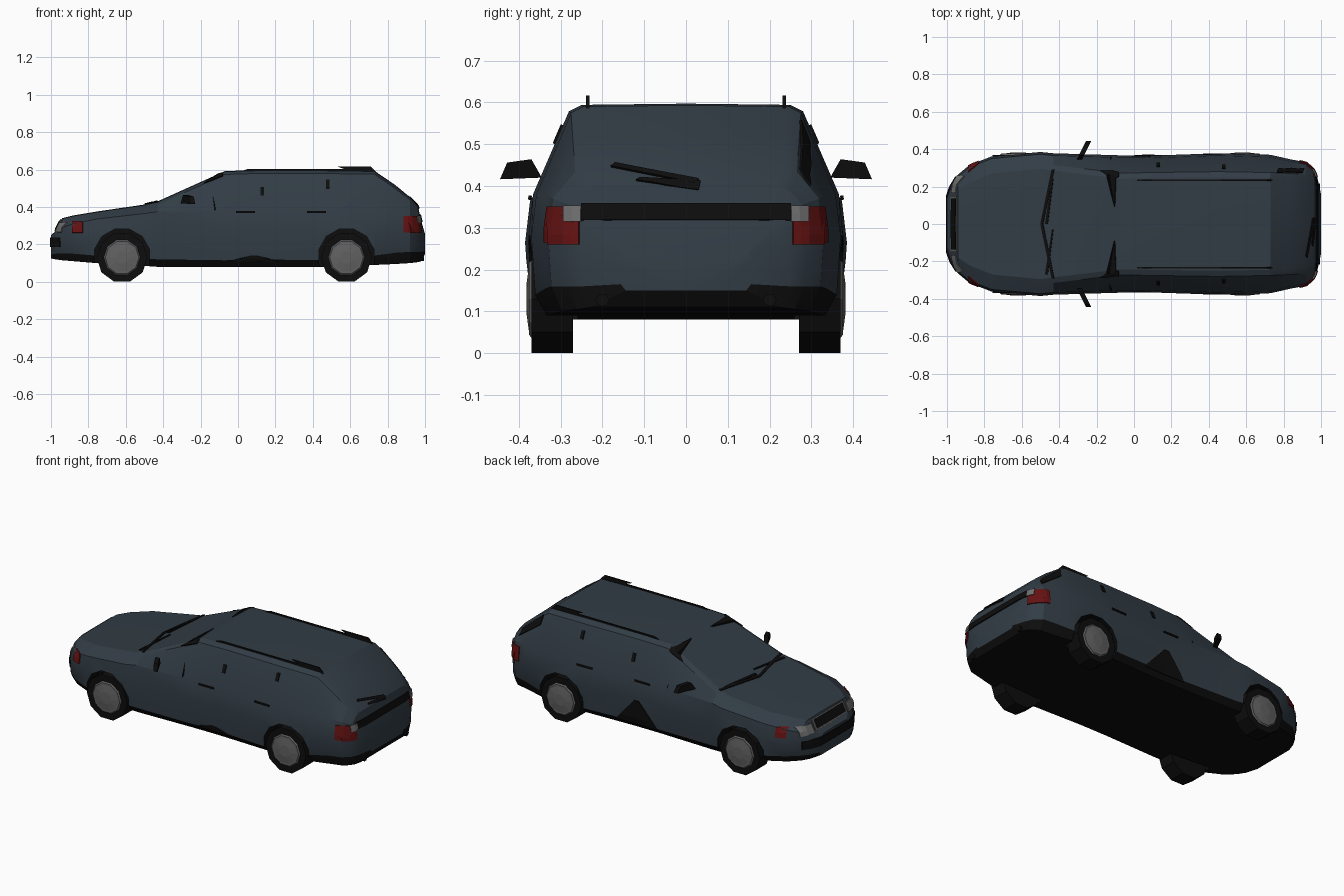
import bpy, bmesh, math
from mathutils import Vector, Matrix
from mathutils.bvhtree import BVHTree

if "Cube" in bpy.data.objects:
    bpy.data.objects.remove(bpy.data.objects["Cube"], do_unlink=True)


def material(name, r, g, b):
    mat = bpy.data.materials.new(name)
    mat.use_nodes = True
    mat.diffuse_color = (r, g, b, 1)
    shader = mat.node_tree.nodes["Principled BSDF"]
    shader.inputs["Base Color"].default_value = (r, g, b, 1)
    shader.inputs["Roughness"].default_value = 0.7
    return mat


paint = material("slate_paint", 0.032, 0.046, 0.06)
black = material("black_trim", 0.004, 0.004, 0.004)
red = material("red_lens", 0.13, 0.006, 0.006)
silver = material("wheel_grey", 0.12, 0.12, 0.12)
lens = material("clear_lens", 0.16, 0.16, 0.16)


def finish(name, bm, *mats):
    mesh = bpy.data.meshes.new(name)
    bm.to_mesh(mesh)
    bm.free()
    obj = bpy.data.objects.new(name, mesh)
    bpy.context.collection.objects.link(obj)
    for mat in mats:
        mesh.materials.append(mat)
    return obj


def activate(obj):
    bpy.ops.object.select_all(action="DESELECT")
    obj.select_set(True)
    bpy.context.view_layer.objects.active = obj


# Body: cross-sections from nose to tail
# x, half width, underside, trim line, belt line, upper edge half width, top
stations = [
    (-1.0, .15, .125, .145, .22, .14, .25),
    (-.975, .22, .12, .15, .25, .19, .27),
    (-.94, .265, .115, .15, .29, .21, .34),
    (-.88, .315, .11, .15, .31, .25, .355),
    (-.76, .362, .10, .14, .335, .30, .375),
    (-.5, .385, .085, .125, .365, .325, .413),
    (-.43, .378, .08, .12, .375, .315, .43),
    (-.07, .367, .08, .115, .38, .272, .592),
    (.1, .366, .08, .12, .38, .275, .597),
    (.45, .378, .08, .115, .38, .28, .597),
    (.73, .37, .09, .14, .38, .275, .593),
    (.84, .345, .095, .155, .38, .27, .518),
    (.92, .33, .1, .16, .37, .265, .452),
    (.962, .29, .105, .16, .355, .25, .405),
    (.98, .25, .11, .16, .29, .22, .325),
    (1.0, .16, .15, .165, .24, .15, .255),
]


def body_shell():
    bm = bmesh.new()
    rings = []
    for x, w, low, trim, belt, edge, top in stations:
        half = [(0, low), (w * .9, low), (w * .975, trim),
                (w, (trim + belt) / 2 + .02), (w - .012, belt),
                (edge, top - .018), (edge - .03, top - .003), (0, top)]
        loop = half + [(-y, z) for y, z in half[-2:0:-1]]
        rings.append([bm.verts.new((x, y, z)) for y, z in loop])
    count = len(rings[0])
    for a, b in zip(rings, rings[1:]):
        for i in range(count):
            j = (i + 1) % count
            face = bm.faces.new((a[i], a[j], b[j], b[i]))
            face.material_index = int(i < 2 or i >= count - 2)
    for ring in (rings[0], rings[-1]):
        bm.faces.new(ring)
    bmesh.ops.recalc_face_normals(bm, faces=bm.faces)
    return bm


shell = body_shell()
surface = BVHTree.FromBMesh(shell)
body = finish("body", shell, paint, black)

AXLES = (-.62, .58)


def drum(bm, x, y, z, r1, r2, depth, side, sides=10):
    # Disc along y, with its r2 end facing outward
    turn = Matrix.Rotation(-side * math.pi / 2, 4, "X")
    spin = Matrix.Rotation(math.pi / sides, 4, "Z")
    bmesh.ops.create_cone(bm, cap_ends=True, segments=sides, radius1=r1, radius2=r2,
                          depth=depth, matrix=Matrix.Translation((x, y, z)) @ turn @ spin)


# Wheel wells
for x in AXLES:
    for side in (-1, 1):
        bm = bmesh.new()
        drum(bm, x, side * .36, .135, .152, .152, .2, side, 12)
        for face in bm.faces:
            face.material_index = 1
        cutter = finish("well_cutter", bm, paint, black)
        cutter.hide_render = True
        cut = body.modifiers.new("well", "BOOLEAN")
        cut.operation = "DIFFERENCE"
        cut.object = cutter
        activate(body)
        bpy.ops.object.modifier_apply(modifier=cut.name)
        bpy.data.objects.remove(cutter, do_unlink=True)
activate(body)
bpy.ops.object.shade_smooth_by_angle(angle=math.radians(22))

# Wheels
for x, end in zip(AXLES, ("front", "rear")):
    for side, hand in ((-1, "right"), (1, "left")):
        bm = bmesh.new()
        drum(bm, x, side * .32, .13, .136, .136, .1, side)
        finish(f"{end}_{hand}_tyre", bm, black)
        bm = bmesh.new()
        drum(bm, x, side * .372, .13, .1, .09, .008, side)
        drum(bm, x, side * .379, .13, .08, .035, .006, side)
        finish(f"{end}_{hand}_wheel_disc", bm, silver)

# Thin panels draped on the body by projecting along one axis
RAYS = {"rear": (0, 1), "nose": (0, -1), "left": (1, 1), "right": (1, -1), "top": (2, 1)}


def panel(name, face, mat, corners, nu=4, nv=2, lift=.003):
    axis, sign = RAYS[face]
    a, b, c, d = [Vector(p) for p in corners]
    bm = bmesh.new()
    grid = []
    for i in range(nu + 1):
        row = []
        for j in range(nv + 1):
            p = list(a.lerp(b, i / nu).lerp(d.lerp(c, i / nu), j / nv))
            p.insert(axis, sign * 2)
            ray = Vector((0, 0, 0))
            ray[axis] = -sign
            hit, normal = surface.ray_cast(Vector(p), ray)[:2]
            if hit is None:
                p[axis] = sign * .9
                hit, normal = surface.find_nearest(Vector(p))[:2]
            row.append(bm.verts.new(hit + normal * lift))
        grid.append(row)
    for r, s in zip(grid, grid[1:]):
        for j in range(nv):
            bm.faces.new((r[j], s[j], s[j + 1], r[j + 1]))
    bmesh.ops.remove_doubles(bm, verts=bm.verts, dist=.0005)
    obj = finish(name, bm, mat)
    solid = obj.modifiers.new("thickness", "SOLIDIFY")
    solid.thickness = .006
    solid.offset = 0
    return obj


def box(u0, u1, v0, v1):
    return (u0, v0), (u1, v0), (u1, v1), (u0, v1)


# Tail trim, rear wiper and bumper
panel("tailgate_bar", "rear", black, box(-.25, .25, .318, .358), 8, 4)
panel("rear_wiper_blade", "rear", black, ((-.18, .445), (.02, .405), (.03, .415), (-.17, .453)))
panel("rear_wiper_arm", "rear", black, ((-.12, .412), (.03, .39), (.035, .41), (-.11, .418)))
panel("rear_quarter_glass", "left", black, ((.77, .5), (.91, .4), (.9, .44), (.76, .555)))

# Nose: grille and bumper bands
panel("grille_frame", "nose", silver, box(-.15, .15, .268, .332), 6, 3)
panel("grille", "nose", black, box(-.135, .135, .277, .324), 6, 3, .007)
panel("bumper_band", "nose", black, box(-.25, .25, .185, .235), 10, 2)

# Windscreen wipers along the curved glass base
panel("wiper_cowl_left", "top", black, ((-.485, 0), (-.425, .29), (-.44, .29), (-.5, 0)), 5, 1)
panel("wiper_cowl_right", "top", black, ((-.485, 0), (-.425, -.29), (-.44, -.29), (-.5, 0)), 5, 1)
for start in (-.27, .0):
    panel("windscreen_wiper", "top", black,
          ((-.46, start), (-.43, start + .24), (-.438, start + .24), (-.475, start)), 4, 1)

for side, hand in ((-1, "right"), (1, "left")):
    def across(u0, u1, v0, v1):
        return box(side * u0, side * u1, v0, v1)

    # Lamps
    panel(hand + "_tail_lamp", "rear", red, across(.255, .328, .26, .35), 4, 4)
    panel(hand + "_reverse_lamp", "rear", lens, across(.25, .288, .314, .352), 2, 2, .007)
    panel(hand + "_tail_lamp_side", hand, red, box(.885, .95, .265, .35), 3, 3)
    panel(hand + "_headlamp", "nose", lens, across(.165, .255, .265, .315), 4, 2)
    panel(hand + "_turn_lamp", hand, red, box(-.885, -.83, .262, .32), 3, 2)

    # Door handles and pillar marks
    for x in (.04, .42):
        panel(hand + "_door_handle", hand, black, box(x - .05, x + .05, .366, .376), 2, 1, .008)
    for x, z in ((.13, .48), (.48, .52)):
        panel(hand + "_pillar_mark", hand, black, box(x - .01, x + .01, z - .02, z + .025), 1, 2)
    panel(hand + "_window_corner", hand, black, ((-.18, .525), (-.08, .565), (-.08, .58), (-.11, .575)))

    # Door mirror, a raked wedge
    bm = bmesh.new()
    outline = [(.345, .42), (.445, .416), (.428, .456), (.37, .464)]
    rows = [[bm.verts.new((-.285 + (y - .36) * .5 + dx, side * y, z)) for y, z in outline]
            for dx in (-.014, .014)]
    for row in rows:
        bm.faces.new(row)
    for i in range(4):
        j = (i + 1) % 4
        bm.faces.new((rows[0][i], rows[0][j], rows[1][j], rows[1][i]))
    bmesh.ops.recalc_face_normals(bm, faces=bm.faces)
    finish(hand + "_mirror", bm, black)

    # Roof rail: low in the middle, raised at the back
    bm = bmesh.new()
    outline = [(.01, .59), (.74, .585), (.71, .617), (.53, .617), (.57, .602), (.05, .602)]
    base = bm.faces.new([bm.verts.new((x, side * .235 - .004, z)) for x, z in outline])
    rise = bmesh.ops.extrude_face_region(bm, geom=[base])["geom"]
    moved = [v for v in rise if isinstance(v, bmesh.types.BMVert)]
    bmesh.ops.translate(bm, verts=moved, vec=(0, .008, 0))
    bmesh.ops.recalc_face_normals(bm, faces=bm.faces)
    finish(hand + "_roof_rail", bm, black)

    # Exhaust tip
    bm = bmesh.new()
    bmesh.ops.create_cone(bm, cap_ends=True, segments=6, radius1=.017, radius2=.017, depth=.1,
                          matrix=Matrix.Translation((.945, side * .2, .127))
                          @ Matrix.Rotation(math.pi / 2, 4, "Y"))
    finish(hand + "_exhaust_tip", bm, black)

# Dark sill peaks on the doors
panel("left_sill_peak", "left", black, ((-.06, .11), (.22, .11), (.09, .255), (.06, .255)), 4, 4)
panel("right_sill_peak", "right", black, ((-.05, .11), (.22, .11), (.1, .14), (.07, .14)), 4, 2)
